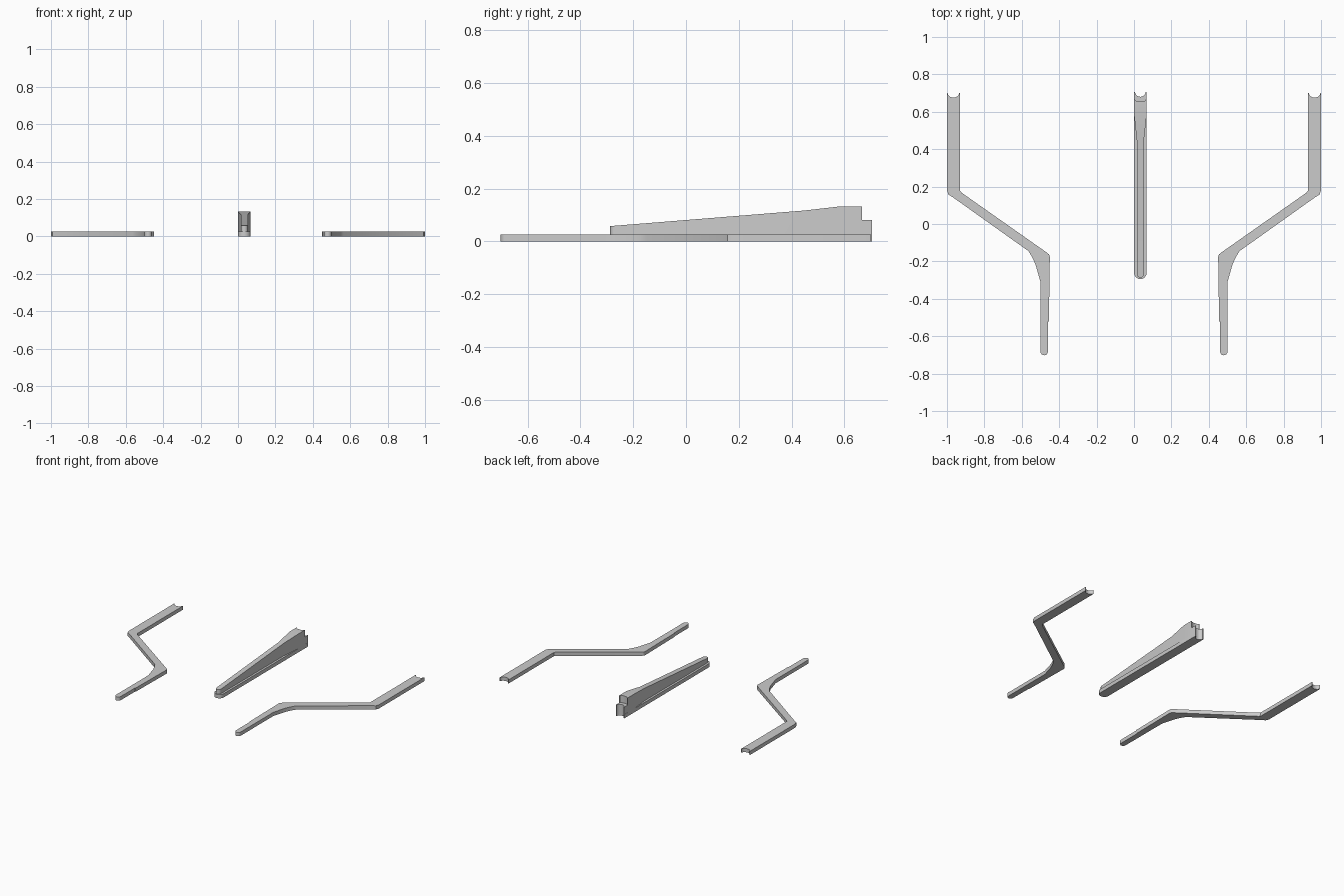
import bpy, bmesh, math
from mathutils import Vector

if "Cube" in bpy.data.objects:
    bpy.data.objects.remove(bpy.data.objects["Cube"])


def arc(cx, cy, r, a0, a1, n=8, ry=None):
    """Points along an elliptical arc, angles in degrees."""
    ry = ry or r
    pts = []
    for i in range(n + 1):
        a = math.radians(a0 + (a1 - a0) * i / n)
        pts.append((cx + r * math.cos(a), cy + ry * math.sin(a)))
    return pts


def prism(name, outline, z0, z1, top=None, cuts=()):
    """Extrude a plan outline; optionally split it at y cuts and slope the top."""
    bm = bmesh.new()
    face = bm.faces.new([bm.verts.new((x, y, z0)) for x, y in outline])
    ext = bmesh.ops.extrude_face_region(bm, geom=[face], use_keep_orig=True)
    for v in ext["geom"]:
        if isinstance(v, bmesh.types.BMVert):
            v.co.z = z1
    for y in cuts:
        bmesh.ops.bisect_plane(bm, geom=bm.verts[:] + bm.edges[:] + bm.faces[:],
                               dist=1e-5, plane_co=Vector((0, y, 0)),
                               plane_no=Vector((0, 1, 0)))
    if top:
        for v in bm.verts:
            if v.co.z > z0 + 1e-5:
                v.co.z = top(v.co.y)
    bmesh.ops.recalc_face_normals(bm, faces=bm.faces[:])
    mesh = bpy.data.meshes.new(name)
    bm.to_mesh(mesh)
    bm.free()
    ob = bpy.data.objects.new(name, mesh)
    bpy.context.collection.objects.link(ob)
    return ob


T = 0.027    # plate thickness

# Cranked side arms: notched rear end, diagonal middle, rounded front tip
left = [(-1, 0.18), (-0.992, 0.157), (-0.97, 0.144), (-0.564, -0.145),
        (-0.546, -0.175), (-0.527, -0.215), (-0.5, -0.31)]
left += arc(-0.48, -0.682, 0.02, 180, 360)
left += [(-0.459, -0.52), (-0.455, -0.52), (-0.45, -0.175), (-0.454, -0.163),
         (-0.466, -0.153), (-0.92, 0.166), (-0.931, 0.178), (-0.931, 0.70)]
left += arc(-0.9655, 0.70, 0.031, 0, -180, 10, 0.024) + [(-1, 0.70)]
prism("left_arm", left, 0, T)
prism("right_arm", [(-x, y) for x, y in left], 0, T)

# Centre bar base
C, W = 0.034, 0.034
base = arc(C, -0.295 + W, W, 180, 360) + [(C + W, 0.705)]
base += arc(C, 0.705, 0.028, 0, -180, 10, 0.025) + [(C - W, 0.705)]
prism("centre_base", base, 0, T)


# Tapered rib rising to the rear and flaring out to full width
def rib_top(y):
    if y < 0.447:
        return 0.058 + (0.117 - 0.058) * (y + 0.287) / 0.734
    return min(0.133, 0.117 + 0.016 * (y - 0.447) / 0.14)


R = 0.019
rib = arc(C, -0.287 + R, R, 180, 360) + [(C + R, 0.447), (C + W, 0.587), (C + W, 0.666)]
rib += arc(C, 0.666, 0.029, 0, -180, 10, 0.012) + [(C - W, 0.666), (C - W, 0.587), (C - R, 0.447)]
prism("centre_rib", rib, T - 0.001, 0.1, rib_top, (-0.287 + R, 0.447, 0.587))

# Lower step behind the rib, with the same concave end
S = W - 0.001
step = [(C - S, 0.64), (C + S, 0.64), (C + S, 0.705)]
step += arc(C, 0.705, 0.028, 0, -180, 10, 0.025) + [(C - S, 0.705)]
prism("centre_step", step, T - 0.001, 0.081)

# Smooth rounded ends, sharp edges elsewhere
for ob in list(bpy.data.objects):
    bpy.ops.object.select_all(action='DESELECT')
    ob.select_set(True)
    bpy.context.view_layer.objects.active = ob
    bpy.ops.object.shade_smooth_by_angle(angle=math.radians(30))
